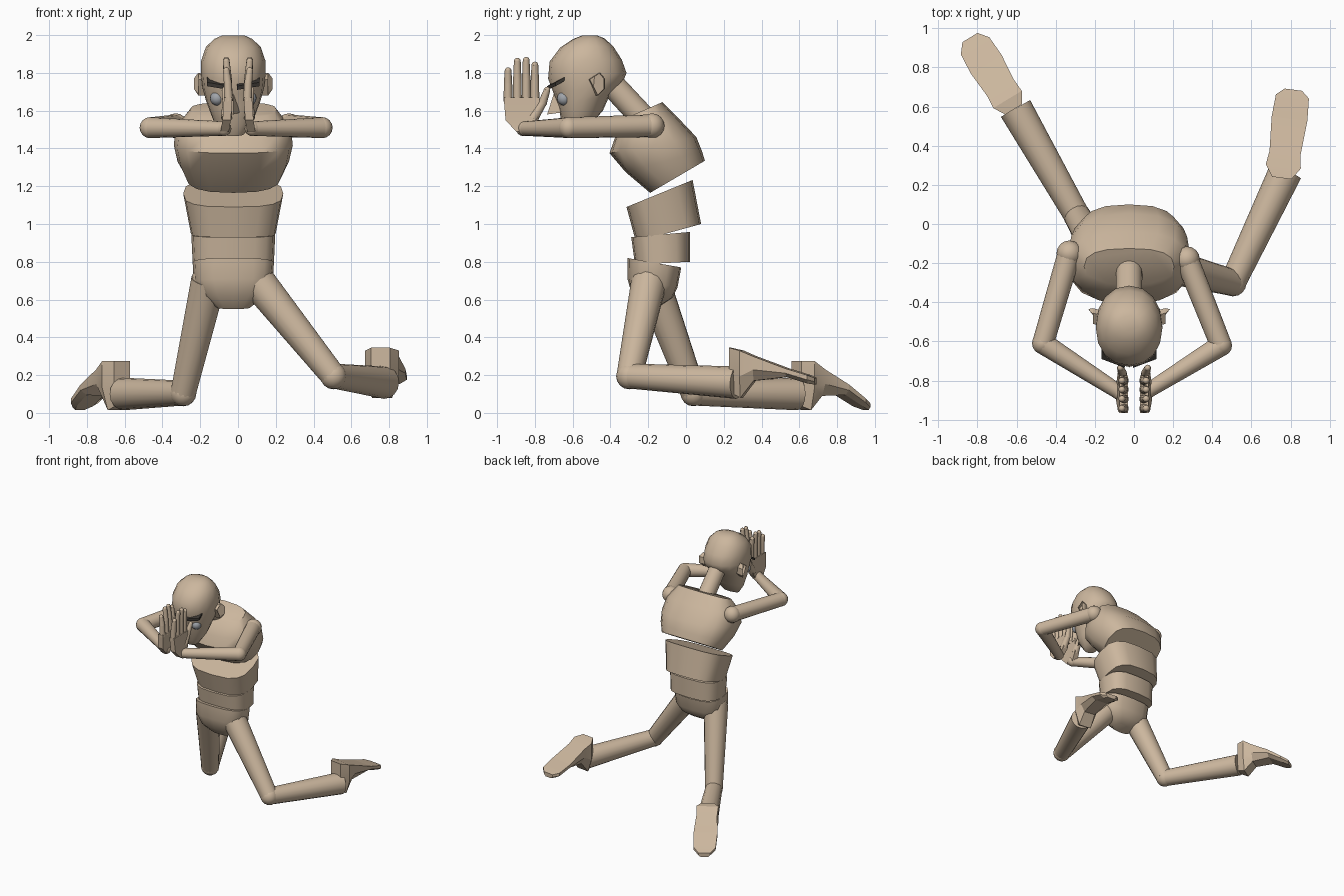
import bpy, bmesh, math
from mathutils import Vector

if "Cube" in bpy.data.objects:
    bpy.data.objects.remove(bpy.data.objects["Cube"])

CX = -0.025  # body centre line


def material(name, rgb):
    m = bpy.data.materials.new(name)
    m.diffuse_color = (*rgb, 1)
    m.use_nodes = True
    m.node_tree.nodes["Principled BSDF"].inputs["Base Color"].default_value = m.diffuse_color
    return m


TAN = material("tan", (0.60, 0.47, 0.34))
DARK = material("dark", (0.04, 0.035, 0.03))
GREY = material("grey", (0.35, 0.37, 0.40))


def finish(name, bm, mat=TAN, angle=40):
    bmesh.ops.recalc_face_normals(bm, faces=bm.faces)
    me = bpy.data.meshes.new(name)
    bm.to_mesh(me)
    bm.free()
    me.materials.append(mat)
    ob = bpy.data.objects.new(name, me)
    bpy.context.collection.objects.link(ob)
    bpy.ops.object.select_all(action='DESELECT')
    ob.select_set(True)
    bpy.context.view_layer.objects.active = ob
    if angle:
        bpy.ops.object.shade_smooth_by_angle(angle=math.radians(angle))
    return ob


def loft(name, rings, mat=TAN, angle=40):
    bm = bmesh.new()
    vs = [[bm.verts.new(p) for p in r] for r in rings]
    n = len(vs[0])
    for a, b in zip(vs, vs[1:]):
        for i in range(n):
            bm.faces.new((a[i], a[(i + 1) % n], b[(i + 1) % n], b[i]))
    bm.faces.new(vs[0][::-1])
    bm.faces.new(vs[-1])
    return finish(name, bm, mat, angle)


def body(name, rings, n=16, p=2.6, angle=40):
    """Tilted rounded rings: back y,z, front y,z, half width."""
    out = []
    for yb, zb, yf, zf, hw in rings:
        ring = []
        for i in range(n):
            t = 2 * math.pi * i / n
            c, s = math.cos(t), math.sin(t)
            u = math.copysign(abs(c) ** (2 / p), c)
            v = math.copysign(abs(s) ** (2 / p), s)
            k = (1 + u) / 2
            ring.append((CX + hw * v, yb + (yf - yb) * k, zb + (zf - zb) * k))
        out.append(ring)
    return loft(name, out, angle=angle)


def limb(name, a, b, ra, rb, n=16):
    a, b = Vector(a), Vector(b)
    q = (b - a).to_track_quat('Z', 'Y')
    return loft(name, [[p + q @ Vector((r * math.cos(2 * math.pi * i / n), r * math.sin(2 * math.pi * i / n), 0))
                        for i in range(n)] for p, r in ((a, ra), (b, rb))])


def ball(name, c, r, mat=TAN, n=16):
    bm = bmesh.new()
    bmesh.ops.create_uvsphere(bm, u_segments=n, v_segments=n // 2, radius=r)
    bmesh.ops.translate(bm, verts=bm.verts, vec=c)
    return finish(name, bm, mat, 60)


# Torso segments
body("chest", [(0.10, 1.335, -0.19, 1.165, 0.25), (0.085, 1.385, -0.32, 1.275, 0.295),
               (0.055, 1.46, -0.405, 1.375, 0.315), (-0.04, 1.56, -0.375, 1.46, 0.305),
               (-0.125, 1.645, -0.31, 1.565, 0.23)])
body("upper_abdomen", [(0.08, 1.00, -0.265, 0.905, 0.225), (0.035, 1.233, -0.315, 1.09, 0.265)], p=3)
body("waist", [(0.02, 0.80, -0.27, 0.785, 0.215), (0.022, 0.958, -0.29, 0.93, 0.222)], p=3)
body("pelvis", [(-0.13, 0.57, -0.22, 0.55, 0.09), (-0.07, 0.61, -0.285, 0.62, 0.165),
                (-0.045, 0.665, -0.31, 0.71, 0.21), (-0.025, 0.77, -0.31, 0.82, 0.215)], p=2.8)

# Neck and head
limb("neck", (CX, -0.18, 1.51), (CX, -0.43, 1.78), 0.068, 0.066)
body("head", [(-0.53, 1.495, -0.62, 1.465, 0.06), (-0.44, 1.60, -0.655, 1.52, 0.11),
              (-0.40, 1.69, -0.675, 1.62, 0.145), (-0.335, 1.75, -0.70, 1.69, 0.163),
              (-0.315, 1.80, -0.73, 1.77, 0.17), (-0.34, 1.87, -0.722, 1.86, 0.17),
              (-0.385, 1.94, -0.665, 1.935, 0.145), (-0.43, 1.982, -0.60, 1.978, 0.10),
              (-0.47, 1.998, -0.55, 1.998, 0.06)], p=2.15, angle=60)
loft("nose", [[(CX + w, -0.66, z), (CX, y, z - 0.01), (CX - w, -0.66, z)]
              for w, y, z in ((0.035, -0.735, 1.59), (0.015, -0.70, 1.70))])

# Ears, eyes and brows on both sides
for s, side in ((-1, "left"), (1, "right")):
    outline = [(-0.515, 1.765), (-0.46, 1.80), (-0.435, 1.77), (-0.435, 1.715), (-0.47, 1.68)]
    loft(side + "_ear", [[(CX + s * w, y - d, z) for y, z in outline]
                         for w, d in ((0.13, 0.01), (0.185, -0.005))]
         + [[(CX + s * (0.15 + 0.9 * (y + 0.50)), y, z) for y, z in outline]], angle=25)
    ball(side + "_eye", (CX + s * 0.085, -0.645, 1.665), 0.038, GREY)
    loft(side + "_brow", [[(CX + s * x, -y, z + dz), (CX + s * x, -y + 0.05, z + dz + 0.03),
                           (CX + s * x, -y + 0.05, z + dz + 0.01), (CX + s * x, -y, z + dz - 0.02)]
                          for x, y, z, dz in ((0.02, 0.735, 1.73, 0), (0.14, 0.69, 1.74, 0.01))], DARK, 0)

# Arms
arms = {"left": ((-0.33, -0.15, 1.52), (-0.465, -0.61, 1.51), (-0.075, -0.86, 1.505)),
        "right": ((0.27, -0.18, 1.52), (0.445, -0.62, 1.51), (0.075, -0.85, 1.505))}
for side, (sh, el, wr) in arms.items():
    s = -1 if side == "left" else 1
    ball(side + "_shoulder", sh, 0.066)
    limb(side + "_upper_arm", sh, el, 0.06, 0.055)
    ball(side + "_elbow", el, 0.056)
    limb(side + "_forearm", el, wr, 0.055, 0.038)
    ball(side + "_wrist", wr, 0.04)
    # Palm, thin box facing the other palm
    loft(side + "_palm", [[(s * (x - 0.022), y0, z), (s * (x + 0.022), y0, z),
                           (s * (x + 0.022), y1, z), (s * (x - 0.022), y1, z)]
                          for x, y0, y1, z in ((0.07, -0.90, -0.83, 1.49), (0.06, -0.955, -0.785, 1.55),
                                               (0.052, -0.965, -0.775, 1.67))], angle=25)
    # Fingers with two joints each
    for name, y, top in (("little_finger", -0.942, 1.83), ("ring_finger", -0.893, 1.88),
                         ("middle_finger", -0.846, 1.885), ("index_finger", -0.80, 1.86)):
        mid = (s * 0.054, y, (1.66 + top) / 2)
        tip = (s * 0.062, y, top - 0.018)
        limb(f"{side}_{name}_base", (s * 0.05, y, 1.65), mid, 0.024, 0.022, 10)
        ball(f"{side}_{name}_joint", mid, 0.022, n=10)
        limb(f"{side}_{name}_end", mid, tip, 0.022, 0.018, 10)
        ball(f"{side}_{name}_tip", tip, 0.018, n=10)
    joint, tip = (s * 0.06, -0.76, 1.64), (s * 0.07, -0.735, 1.71)
    limb(side + "_thumb_base", (s * 0.06, -0.81, 1.56), joint, 0.03, 0.023, 10)
    ball(side + "_thumb_joint", joint, 0.024, n=10)
    limb(side + "_thumb_end", joint, tip, 0.023, 0.017, 10)
    ball(side + "_thumb_tip", tip, 0.017, n=10)

# Legs: hip, knee, ankle
legs = {"left": ((-0.155, -0.18, 0.70), (-0.29, 0.04, 0.105), (-0.605, 0.59, 0.10)),
        "right": ((0.10, -0.195, 0.70), (0.505, -0.30, 0.195), (0.775, 0.27, 0.16))}
for side, (hip, knee, ankle) in legs.items():
    ball(side + "_hip", hip, 0.092)
    limb(side + "_thigh", hip, knee, 0.095, 0.068)
    ball(side + "_knee", knee, 0.07)
    limb(side + "_shin", knee, ankle, 0.066, 0.086)


# Feet: soles turned up, sections are distance, half width, top z, bottom z
def foot(side, origin, direction, sections):
    d = Vector(direction).normalized()
    across = Vector((d.y, -d.x))
    rings = []
    for t, hw, top, bot in sections:
        c = Vector(origin) + d * t
        l, r = c - across * hw, c + across * hw
        li, ri = c - across * hw * 0.6, c + across * hw * 0.6
        m = bot + (top - bot) * 0.45
        rings.append([(l.x, l.y, top), (r.x, r.y, top), (r.x, r.y, m),
                      (ri.x, ri.y, bot), (li.x, li.y, bot), (l.x, l.y, m)])
    loft(side + "_foot", rings[:4], angle=25)
    loft(side + "_toes", rings[3:], angle=25)


foot("left", (-0.615, 0.585), (-0.2, 0.33),
     [(0, 0.05, 0.275, 0.04), (0.06, 0.085, 0.275, 0.015), (0.13, 0.08, 0.23, 0.09),
      (0.27, 0.092, 0.15, 0.095), (0.38, 0.085, 0.075, 0.035), (0.43, 0.045, 0.05, 0.015)])
foot("right", (0.755, 0.235), (0.06, 0.46),
     [(0, 0.05, 0.345, 0.11), (0.06, 0.09, 0.33, 0.08), (0.13, 0.08, 0.30, 0.17),
      (0.305, 0.092, 0.235, 0.19), (0.42, 0.085, 0.20, 0.155), (0.455, 0.045, 0.185, 0.15)])
